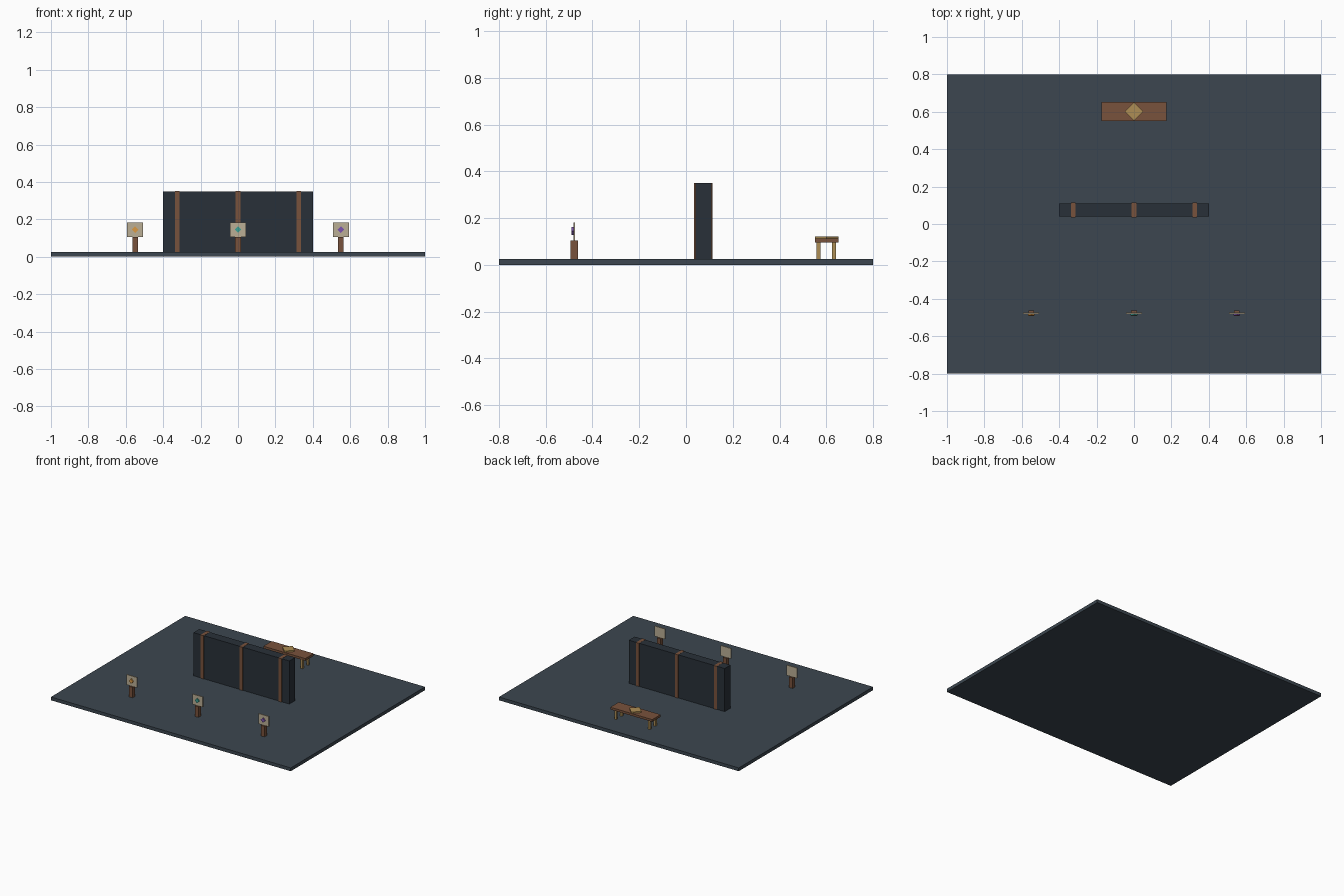
import bpy, math

if "Cube" in bpy.data.objects:
    bpy.data.objects.remove(bpy.data.objects["Cube"])


def mat(name, rgb):
    m = bpy.data.materials.new(name)
    m.diffuse_color = (*rgb, 1)
    m.use_nodes = True
    m.node_tree.nodes["Principled BSDF"].inputs["Base Color"].default_value = m.diffuse_color
    return m


slate = mat("slate", (0.045, 0.062, 0.080))
dark = mat("dark_slate", (0.022, 0.030, 0.040))
wood = mat("wood", (0.19, 0.085, 0.045))
gold = mat("gold", (0.42, 0.27, 0.09))
cream = mat("cream", (0.50, 0.43, 0.30))
orange = mat("orange", (0.70, 0.32, 0.06))
teal = mat("teal", (0.05, 0.36, 0.30))
purple = mat("purple", (0.20, 0.09, 0.42))


def box(name, x, y, z, m):
    """Box from (min, max) ranges on each axis."""
    mid = [(a + b) / 2 for a, b in (x, y, z)]
    bpy.ops.mesh.primitive_cube_add(size=1, location=mid)
    o = bpy.context.object
    o.name = name
    o.scale = [b - a for a, b in (x, y, z)]
    bpy.ops.object.transform_apply(location=False, rotation=False, scale=True)
    o.data.materials.append(m)


def diamond(name, r, depth, loc, m, rot=(0, 0, 0)):
    """Four-sided prism with its corners on the axes."""
    bpy.ops.mesh.primitive_cylinder_add(vertices=4, radius=r, depth=depth,
                                        location=loc, rotation=rot)
    o = bpy.context.object
    o.name = name
    o.data.materials.append(m)


F = 0.025  # floor top

# floor and dividing wall with wooden battens
box("floor", (-1, 1), (-0.8, 0.8), (0, F), slate)
box("wall", (-0.4, 0.4), (0.04, 0.11), (F, 0.35), dark)
for i, x in enumerate((-0.325, 0, 0.325)):
    box(f"wall_batten_{i}", (x - 0.0125, x + 0.0125), (0.035, 0.114), (F, 0.351), wood)

# three sign stands with coloured markers
for i, (x, m) in enumerate(((-0.55, orange), (0, teal), (0.55, purple))):
    box(f"sign_post_{i}", (x - 0.015, x + 0.015), (-0.493, -0.463), (F, 0.105), wood)
    box(f"sign_panel_{i}", (x - 0.043, x + 0.043), (-0.482, -0.474), (0.105, 0.182), cream)
    diamond(f"sign_marker_{i}", 0.018, 0.008, (x, -0.486, 0.145), m, (math.pi / 2, 0, 0))

# bench with four legs and a diamond inlay on the seat
box("bench_seat", (-0.175, 0.175), (0.552, 0.652), (0.095, 0.112), wood)
for sx in (-1, 1):
    for sy in (-1, 1):
        x, y = sx * 0.14, 0.6 + sy * 0.033
        box(f"bench_leg_{sx}_{sy}", (x - 0.008, x + 0.008), (y - 0.008, y + 0.008),
            (F, 0.095), gold)
diamond("bench_ornament", 0.05, 0.01, (0, 0.602, 0.117), gold)
